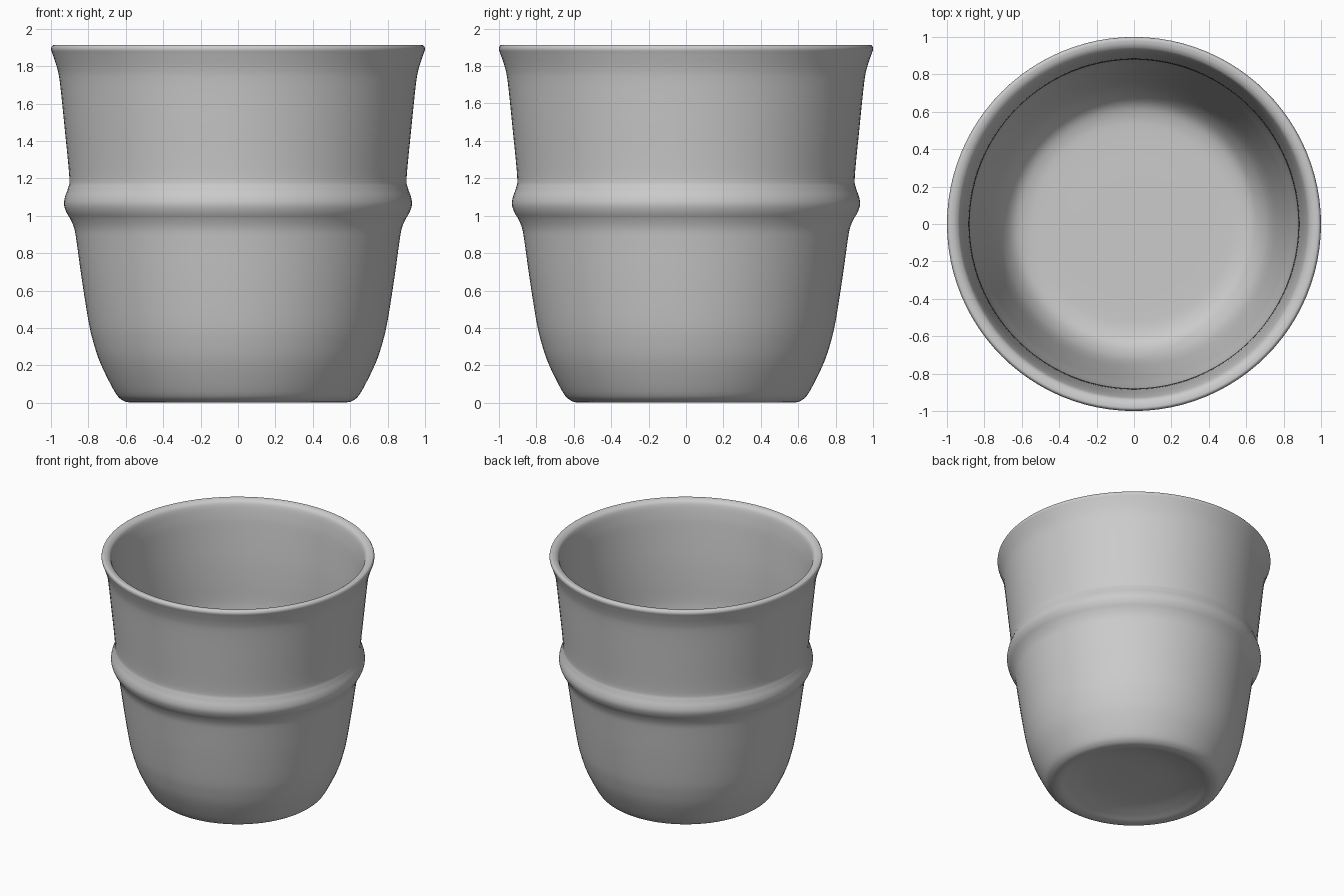
import bpy, bmesh, math
from mathutils import Vector

if "Cube" in bpy.data.objects:
    bpy.data.objects.remove(bpy.data.objects["Cube"])

SEGMENTS = 96
STEPS = 4

# Closed wall section (radius, height): underside, outer wall, lip, inner wall, floor
SECTION = [
    # hollow underside and foot
    (0.0, 0.065), (0.20, 0.062), (0.36, 0.048), (0.48, 0.022), (0.54, 0.004), (0.58, 0.002),
    (0.62, 0.015), (0.66, 0.06),
    # outer wall with raised band
    (0.735, 0.21), (0.775, 0.33), (0.80, 0.44), (0.835, 0.66), (0.863, 0.86),
    (0.875, 0.93), (0.895, 0.98), (0.918, 1.02), (0.93, 1.06), (0.925, 1.10),
    (0.908, 1.15), (0.902, 1.21), (0.927, 1.47), (0.952, 1.71), (0.967, 1.79),
    # flared, rounded lip
    (0.99, 1.86), (1.0, 1.89), (0.992, 1.91), (0.975, 1.913), (0.95, 1.905), (0.93, 1.88),
    # inner wall and floor
    (0.914, 1.80), (0.904, 1.71), (0.886, 1.47), (0.879, 1.28), (0.877, 1.10),
    (0.862, 0.99), (0.838, 0.86), (0.806, 0.66), (0.768, 0.44), (0.74, 0.31),
    (0.705, 0.215), (0.65, 0.14), (0.58, 0.108), (0.48, 0.10), (0.25, 0.10), (0.0, 0.10),
]


def smooth_section(points, steps):
    """Catmull-Rom curve through the section points."""
    p = [Vector(q) for q in points]
    p = [p[0]] + p + [p[-1]]
    out = []
    for a, b, c, d in zip(p, p[1:], p[2:], p[3:]):
        for i in range(steps):
            t = i / steps
            out.append(0.5 * (2 * b + (c - a) * t + (2 * a - 5 * b + 4 * c - d) * t**2
                              + (3 * b - a - 3 * c + d) * t**3))
    return out + [p[-1]]


# Cup body: revolve the section around z
bm = bmesh.new()
verts = [bm.verts.new((max(r, 0), 0, max(z, 0))) for r, z in smooth_section(SECTION, STEPS)]
edges = [bm.edges.new(pair) for pair in zip(verts, verts[1:])]
bmesh.ops.spin(bm, geom=verts + edges, cent=(0, 0, 0), axis=(0, 0, 1),
               angle=math.tau, steps=SEGMENTS, use_merge=False)
bmesh.ops.remove_doubles(bm, verts=bm.verts, dist=0.0003)
bmesh.ops.recalc_face_normals(bm, faces=bm.faces)
mesh = bpy.data.meshes.new("cup")
bm.to_mesh(mesh)
bm.free()

clay = bpy.data.materials.new("mid grey")
clay.diffuse_color = (0.6, 0.6, 0.6, 1)
clay.use_nodes = True
clay.node_tree.nodes["Principled BSDF"].inputs["Base Color"].default_value = clay.diffuse_color
mesh.materials.append(clay)
cup = bpy.data.objects.new("cup", mesh)
bpy.context.collection.objects.link(cup)

bpy.context.view_layer.objects.active = cup
cup.select_set(True)
bpy.ops.object.shade_smooth_by_angle(angle=math.radians(60))
